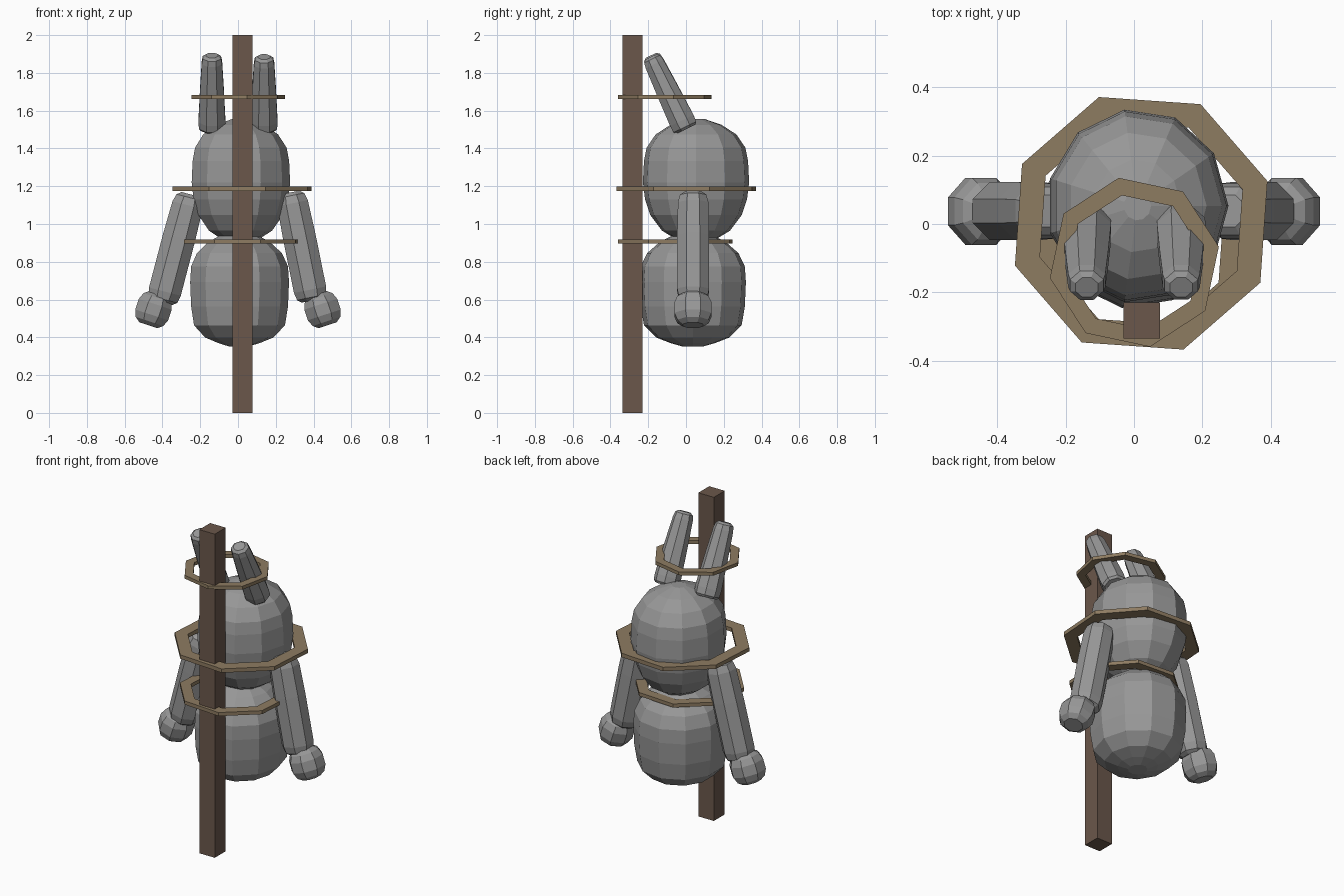
import bpy, bmesh
from math import cos, sin, pi, radians
from mathutils import Vector, Matrix

if "Cube" in bpy.data.objects:
    bpy.data.objects.remove(bpy.data.objects["Cube"])


def material(name, rgb):
    m = bpy.data.materials.new(name)
    m.diffuse_color = (*rgb, 1)
    m.use_nodes = True
    m.node_tree.nodes["Principled BSDF"].inputs["Base Color"].default_value = m.diffuse_color
    return m


dark_wood = material("dark_wood", (0.145, 0.096, 0.07))
rope = material("rope", (0.27, 0.2, 0.12))
fur = material("fur", (0.31, 0.31, 0.31))


def finish(bm, name, mat):
    bmesh.ops.recalc_face_normals(bm, faces=bm.faces)
    me = bpy.data.meshes.new(name)
    bm.to_mesh(me)
    bm.free()
    ob = bpy.data.objects.new(name, me)
    bpy.context.collection.objects.link(ob)
    me.materials.append(mat)
    return ob


def bridge(bm, a, b):
    for i in range(len(a)):
        j = (i + 1) % len(a)
        bm.faces.new((a[i], a[j], b[j], b[i]))


def stuffed(name, start, end, profile, rx, ry, sides, phase=0.0):
    """Closed faceted solid: profile (t, scale) swept from start to end."""
    start, end = Vector(start), Vector(end)
    axis = (end - start).normalized()
    ux = Vector((1, 0, 0))
    ux = (ux - axis * ux.dot(axis)).normalized()
    uy = axis.cross(ux)
    bm = bmesh.new()
    loops = []
    for t, s in profile:
        c = start.lerp(end, t)
        loops.append([bm.verts.new(c + ux * (rx * s * cos(2 * pi * i / sides + phase))
                                   + uy * (ry * s * sin(2 * pi * i / sides + phase)))
                      for i in range(sides)])
    for a, b in zip(loops, loops[1:]):
        bridge(bm, a, b)
    bm.faces.new(loops[0])
    bm.faces.new(loops[-1])
    return finish(bm, name, fur)


def hoop(name, centre, outer, inner, angle, thick):
    """Flat eight-sided ring."""
    bm = bmesh.new()
    loops = []
    for r, dz in ((outer, -1), (outer, 1), (inner, 1), (inner, -1)):
        loops.append([bm.verts.new(Vector(centre) + Vector((
            r * cos(radians(angle) + k * pi / 4),
            r * sin(radians(angle) + k * pi / 4), dz * thick / 2))) for k in range(8)])
    for n in range(4):
        bridge(bm, loops[n], loops[(n + 1) % 4])
    return finish(bm, name, rope)


# Upright post
bm = bmesh.new()
bmesh.ops.create_cube(bm, size=1, matrix=Matrix.Translation((0.023, -0.282, 1.0))
                      @ Matrix.Diagonal((0.106, 0.106, 2.0, 1)))
finish(bm, "post", dark_wood)

# Torso and head
stuffed("torso", (0.003, 0.036, 0.352), (0.003, 0.036, 0.94),
        [(0, .2), (.03, .42), (.08, .69), (.19, .92), (.36, .98), (.58, 1), (.72, .98),
         (.84, .86), (.94, .62), (1, .38)], 0.267, 0.284, 11)
stuffed("head", (0.01, 0.053, 0.92), (0.01, 0.053, 1.557),
        [(0, .38), (.07, .64), (.2, .86), (.33, .96), (.47, 1), (.65, .98),
         (.76, .93), (.87, .76), (.95, .48), (1, .15)], 0.266, 0.284, 11)

# Arms, hands and ears
arm_profile = [(0, .65), (.03, .9), (.1, 1), (.6, 1), (.9, .95), (.97, .82), (1, .55)]
hand_profile = [(0, .55), (.12, .84), (.33, 1), (.67, 1), (.88, .84), (1, .55)]
ear_profile = [(0, .82), (.03, .97), (.12, 1), (.55, .88), (.9, .76), (.97, .68), (1, .46)]
for side, s, arm_low, arm_top, ear_z in (
        ("left", -1, (-0.402, 0.038, 0.585), (-0.252, 0.038, 1.157), 1.0),
        ("right", 1, (0.393, 0.038, 0.595), (0.277, 0.038, 1.167), 0.98)):
    stuffed(side + "_arm", arm_low, arm_top, arm_profile, 0.094, 0.092, 8, pi / 8)
    stuffed(side + "_hand", (s * 0.475, 0.037, 0.464), (s * 0.42, 0.037, 0.63),
            hand_profile, 0.099, 0.106, 8, pi / 8)
    stuffed(side + "_ear", (s * 0.138, 0.0, 1.502), (s * 0.138, -0.185, 1.505 + 0.388 * ear_z),
            ear_profile, 0.077, 0.074, 8, pi / 8)

# Binding hoops around neck, head and ears
hoop("neck_hoop", (0.018, -0.057, 0.908), 0.32, 0.256, 18.5, 0.022)
hoop("head_hoop", (0.021, 0.002, 1.186), 0.389, 0.312, 18.5, 0.024)
hoop("ear_hoop", (0.001, -0.112, 1.672), 0.251, 0.199, 10.5, 0.021)
